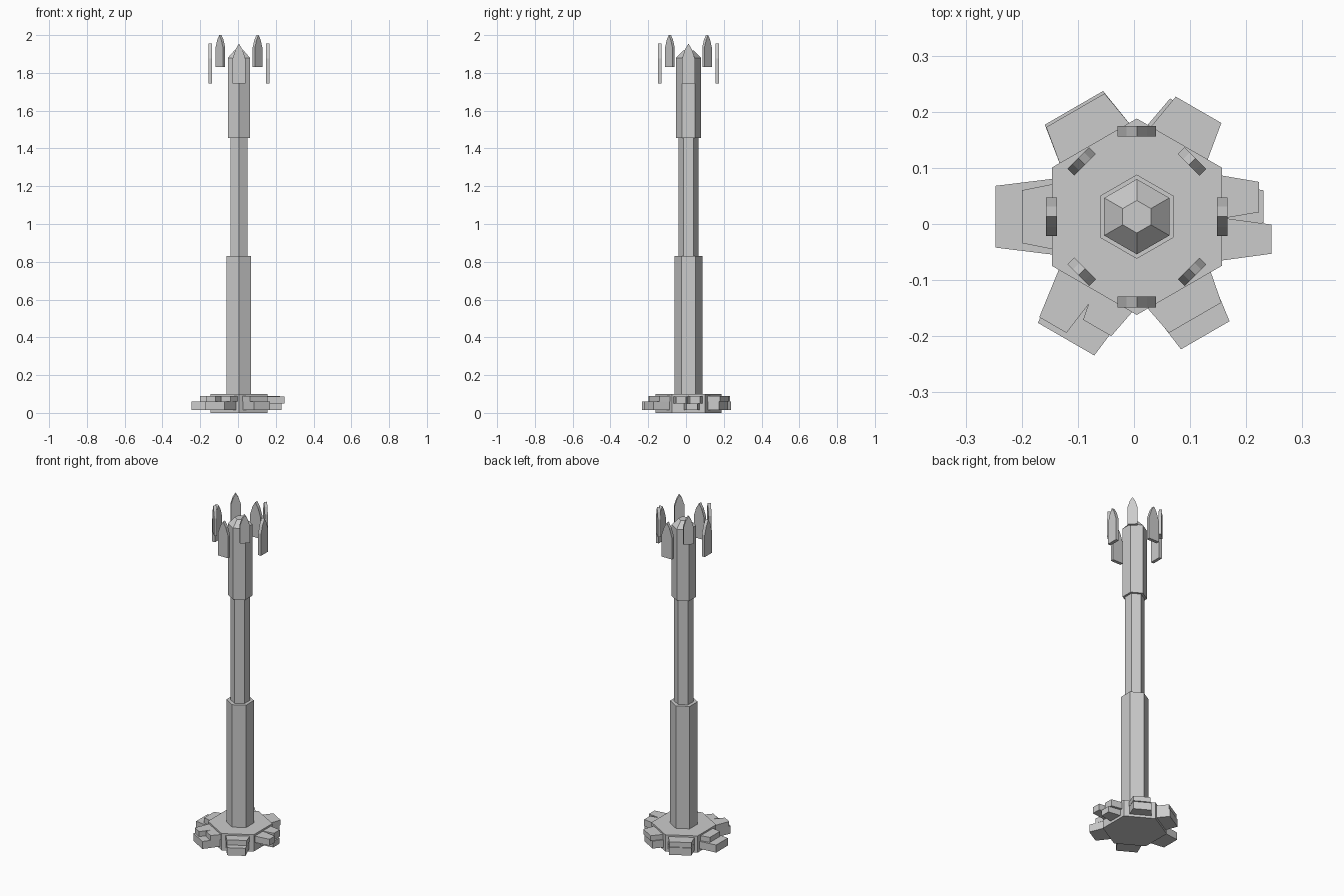
import bpy
import bmesh
from math import radians, cos, sin, pi
from mathutils import Matrix, Vector

cube = bpy.data.objects.get("Cube")
if cube:
    bpy.data.objects.remove(cube)

stone = bpy.data.materials.new("light grey stone")
stone.use_nodes = True
GREY = (0.6, 0.6, 0.6, 1)
stone.diffuse_color = GREY
stone.node_tree.nodes["Principled BSDF"].inputs["Base Color"].default_value = GREY

AXIS = Vector((0.005, 0.013, 0))  # centre line of the pillar


def finish(name, bm, matrix=Matrix()):
    bmesh.ops.recalc_face_normals(bm, faces=bm.faces)
    mesh = bpy.data.meshes.new(name)
    bm.to_mesh(mesh)
    bm.free()
    mesh.materials.append(stone)
    obj = bpy.data.objects.new(name, mesh)
    obj.matrix_world = Matrix.Translation(AXIS) @ matrix
    bpy.context.collection.objects.link(obj)


def extrude(name, outline, offset, matrix):
    """Extrude a closed 3D outline into a prism."""
    bm = bmesh.new()
    lower = [bm.verts.new(p) for p in outline]
    upper = [bm.verts.new(Vector(p) + Vector(offset)) for p in outline]
    bm.faces.new(lower)
    bm.faces.new(upper)
    for i in range(len(outline)):
        bm.faces.new((lower[i - 1], lower[i], upper[i], upper[i - 1]))
    finish(name, bm, matrix)


def hex_section(name, r0, r1, z0, z1):
    """Hexagonal section with corners pointing front and back."""
    bm = bmesh.new()
    rings = []
    for r, z in ((r0, z0), (r1, z1)):
        rings.append([bm.verts.new((r * sin(i * pi / 3), r * cos(i * pi / 3), z))
                      for i in range(6)])
        bm.faces.new(rings[-1])
    lower, upper = rings
    for i in range(6):
        bm.faces.new((lower[i - 1], lower[i], upper[i], upper[i - 1]))
    finish(name, bm)


# Pillar, stacked from hexagonal sections
hex_section("base_plinth", 0.175, 0.175, 0, 0.1)
hex_section("lower_shaft", 0.075, 0.075, 0.1, 0.83)
hex_section("middle_shaft", 0.053, 0.053, 0.83, 1.455)
hex_section("upper_shaft", 0.067, 0.067, 1.455, 1.88)
hex_section("shaft_cap", 0.067, 0.029, 1.88, 1.918)


# Floating pointed blades: large on the axes, small on the diagonals
def blade(name, angle, distance, bottom, scale, thick):
    half = [(0.034, 0), (0.034, 0.13), (0.018, 0.18)]
    outline = half + [(0, 0.21)] + [(-y, z) for y, z in reversed(half)]
    points = [(-thick / 2, y * scale, z * scale) for y, z in outline]
    place = Matrix.Rotation(angle, 4, 'Z') @ Matrix.Translation((distance, 0, bottom))
    extrude(name, points, (thick, 0, 0), place)


for i in range(4):
    blade(f"large_blade_{i + 1}", i * pi / 2, 0.152, 1.745, 1, 0.019)
    blade(f"small_blade_{i + 1}", (i + 0.5) * pi / 2, 0.139, 1.832, 0.8, 0.017)


# Tapered stone blocks around the plinth
def block(name, angle, side, half, reach, z0, z1):
    inner, flare = 0.13, 0.015
    outline = [(inner, side - half - flare, z0), (reach, side - half, z0),
               (reach, side + half, z0), (inner, side + half + flare, z0)]
    extrude(name, outline, (0, 0, z1 - z0), Matrix.Rotation(radians(angle), 4, 'Z'))


LOW, HIGH = (0.015, 0.06), (0.06, 0.09)
blocks = [
    (0, 0.035, 0.027, 0.218, (0.05, 0.09)), (0, -0.04, 0.026, 0.24, (0.05, 0.088)),
    (0, 0.018, 0.029, 0.226, (0.015, 0.05)),
    (60, 0, 0.047, 0.22, HIGH), (60, 0.004, 0.05, 0.212, LOW),
    (120, 0, 0.06, 0.224, LOW), (120, 0, 0.06, 0.219, HIGH),
    (180, 0, 0.055, 0.252, LOW), (180, 0, 0.047, 0.205, HIGH),
    (240, 0, 0.058, 0.252, LOW), (240, -0.033, 0.028, 0.242, HIGH),
    (240, 0.038, 0.029, 0.207, HIGH),
    (300, 0, 0.05, 0.244, LOW), (300, 0, 0.054, 0.208, HIGH),
]
for i, (angle, side, half, reach, span) in enumerate(blocks):
    block(f"plinth_block_{i + 1}", angle, side, half, reach, *span)
